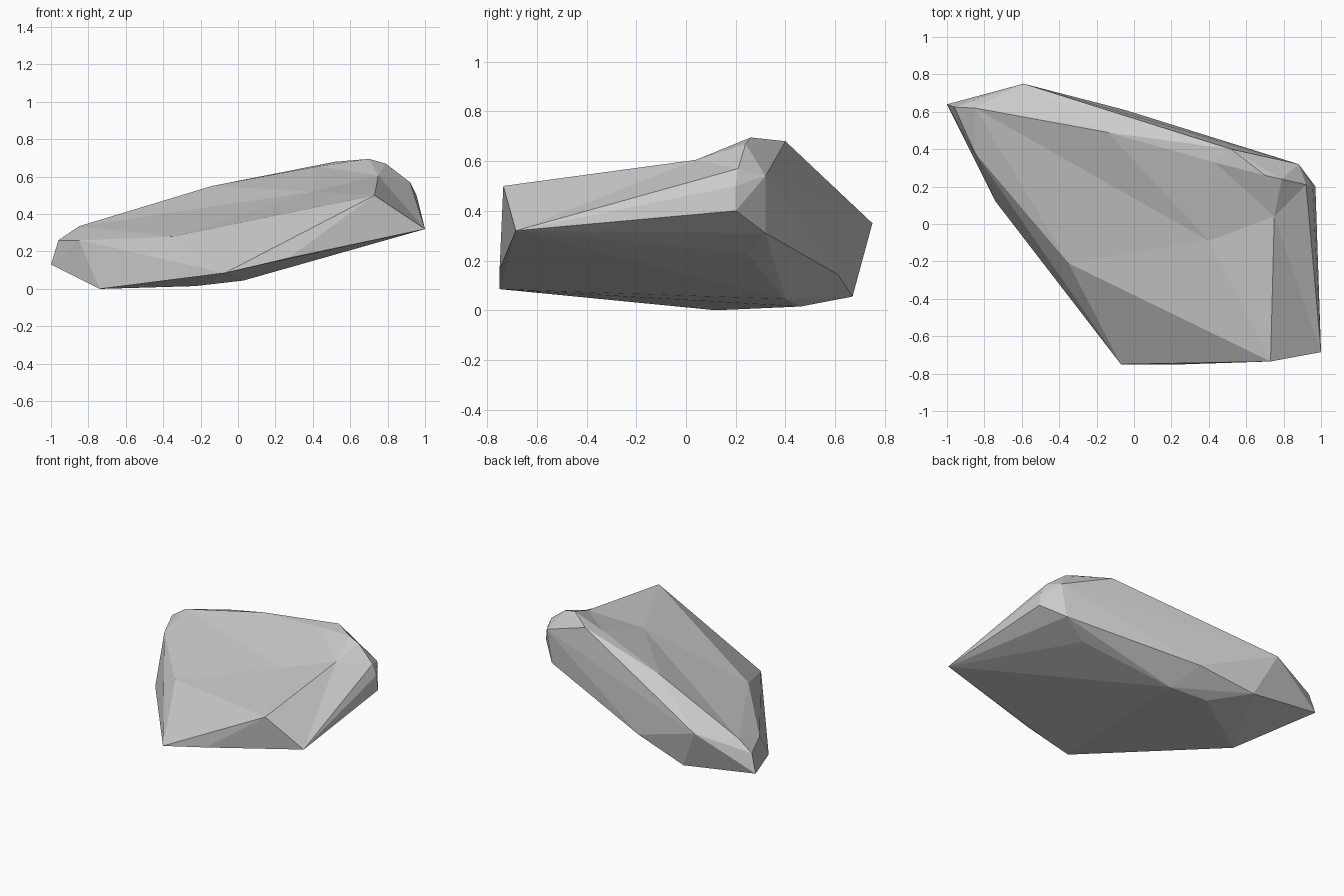
import bpy, bmesh

# Corner points of the boulder: x, y, z
crown = [(0.52, 0.40, 0.68), (0.70, 0.26, 0.695), (0.79, 0.24, 0.67),
         (-0.14, 0.49, 0.55), (0.88, 0.32, 0.54), (0.92, 0.21, 0.57)]
left_tip = [(-1, 0.64, 0.13), (-0.96, 0.625, 0.26), (-0.85, 0.62, 0.335),
            (-0.71, 0.59, 0.355), (-0.59, 0.75, 0.35), (-0.85, 0.38, 0.26)]
front_rim = [(-0.35, -0.21, 0.28), (-0.07, -0.75, 0.085), (0.27, -0.75, 0.165),
             (0.73, -0.735, 0.50), (1, -0.685, 0.32)]
right_rim = [(0.97, 0.20, 0.40), (0.955, 0.20, 0.50), (0.84, 0.32, 0.31)]
underside = [(-0.74, 0.12, 0), (-0.23, 0.46, 0.015), (-0.45, 0.67, 0.055),
             (0.03, 0.40, 0.045), (-0.05, 0.61, 0.145), (0.64, 0.25, 0.225)]
# Shallow dents in the top: x, y, z, and the lift used while hulling
dents = [(0.75, 0.04, 0.605, 0.06), (0.40, -0.09, 0.52, 0.09), (0.43, 0.33, 0.655, 0.03)]

bm = bmesh.new()
for p in crown + left_tip + front_rim + right_rim + underside:
    bm.verts.new(p)
lifted = [(bm.verts.new((x, y, z + up)), up) for x, y, z, up in dents]

# Wrap in a faceted skin, then press the dents back in
res = bmesh.ops.convex_hull(bm, input=bm.verts[:])
for v, up in lifted:
    if v.is_valid:
        v.co.z -= up
loose = [v for v in bm.verts if not v.link_faces]
bmesh.ops.delete(bm, geom=loose, context='VERTS')
bmesh.ops.recalc_face_normals(bm, faces=bm.faces[:])

mesh = bpy.data.meshes.new("boulder")
bm.to_mesh(mesh)
bm.free()
boulder = bpy.data.objects.new("boulder", mesh)
bpy.context.collection.objects.link(boulder)
